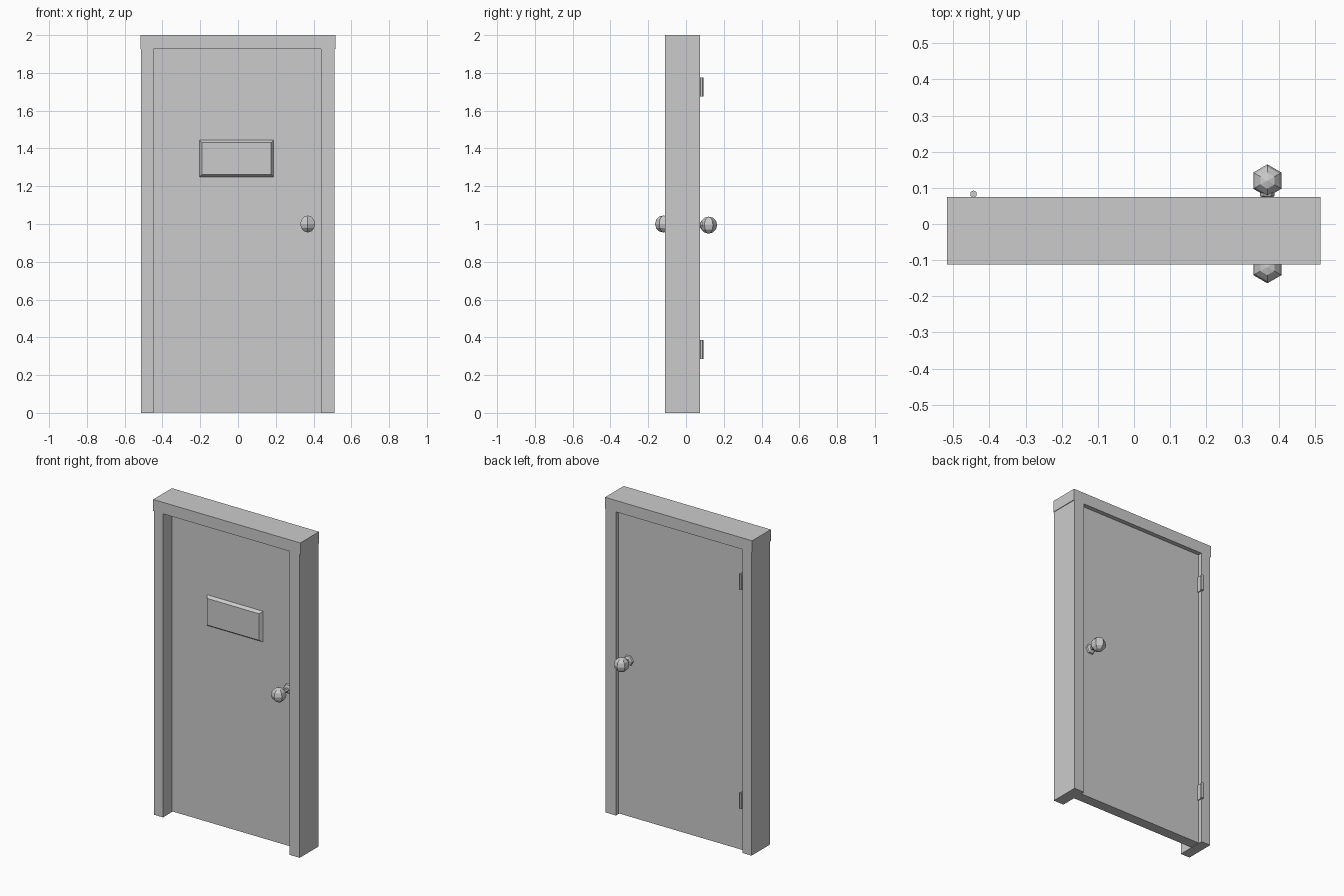
import bpy, bmesh, math
from mathutils import Matrix, Vector

if "Cube" in bpy.data.objects:
    bpy.data.objects.remove(bpy.data.objects["Cube"])


def finish(name, bm):
    bmesh.ops.recalc_face_normals(bm, faces=bm.faces)
    mesh = bpy.data.meshes.new(name)
    bm.to_mesh(mesh)
    bm.free()
    obj = bpy.data.objects.new(name, mesh)
    bpy.context.collection.objects.link(obj)
    return obj


def box(name, x, y, z):
    bm = bmesh.new()
    bmesh.ops.create_cube(bm, size=1)
    for v in bm.verts:
        v.co = [(a + b) / 2 + c * (b - a) for c, (a, b) in zip(v.co, (x, y, z))]
    return finish(name, bm)


def lathe_y(name, centre, profile, sides=6):
    """Revolve (radius, y) points around the y direction."""
    bm = bmesh.new()
    rings = []
    for r, y in profile:
        rings.append([bm.verts.new((centre[0] + r * math.cos(2 * math.pi * i / sides), y,
                                    centre[1] + r * math.sin(2 * math.pi * i / sides)))
                      for i in range(sides)])
    for a, b in zip(rings, rings[1:]):
        for i in range(sides):
            j = (i + 1) % sides
            bm.faces.new((a[i], a[j], b[j], b[i]))
    bm.faces.new(rings[0])
    bm.faces.new(rings[-1])
    return finish(name, bm)


FRONT, BACK = -0.112, 0.075          # frame depth
DOOR_FRONT, DOOR_BACK = -0.02, 0.047  # recessed door leaf

# Frame
box("left_post", (-0.513, -0.448), (FRONT, BACK), (0, 1.927))
box("right_post", (0.44, 0.512), (FRONT, BACK), (0, 1.927))
box("lintel", (-0.517, 0.516), (FRONT, BACK), (1.927, 2.0))

# Door leaf
box("door_leaf", (-0.448, 0.44), (DOOR_FRONT, DOOR_BACK), (0.003, 1.927))

# Raised panel with sloping edges
panel = box("raised_panel", (-0.204, 0.188), (DOOR_FRONT - 0.018, DOOR_FRONT), (1.249, 1.444))
for v in panel.data.vertices:
    if v.co.y < DOOR_FRONT - 0.01:
        v.co.x += 0.013 if v.co.x < 0 else -0.013
        v.co.z += 0.013 if v.co.z < 1.34 else -0.013

# Knobs: six-sided balls on flared stems
for side, face, y, z in (("front", DOOR_FRONT, -0.119, 1.0), ("back", DOOR_BACK, 0.12, 0.994)):
    bm = bmesh.new()
    bmesh.ops.create_uvsphere(bm, u_segments=6, v_segments=6, radius=0.045,
                              matrix=Matrix.Translation(Vector((0.369, y, z))))
    finish(side + "_knob", bm)
    s = 1 if y > 0 else -1
    lathe_y(side + "_knob_stem", (0.369, z),
            [(0.034, face), (0.03, face + s * 0.008), (0.012, face + s * 0.014),
             (0.012, y - s * 0.048), (0.02, y - s * 0.042), (0.02, y - s * 0.03)])

# Hinges: hexagonal pins with a thin leaf
for name, z in (("lower", 0.335), ("upper", 1.725)):
    bm = bmesh.new()
    bmesh.ops.create_cone(bm, cap_ends=True, segments=6, radius1=0.01, radius2=0.01, depth=0.1,
                          matrix=Matrix.Translation(Vector((-0.444, 0.083, z))))
    finish(name + "_hinge_pin", bm)
    box(name + "_hinge_leaf", (-0.447, -0.441), (DOOR_BACK, 0.083), (z - 0.05, z + 0.05))
